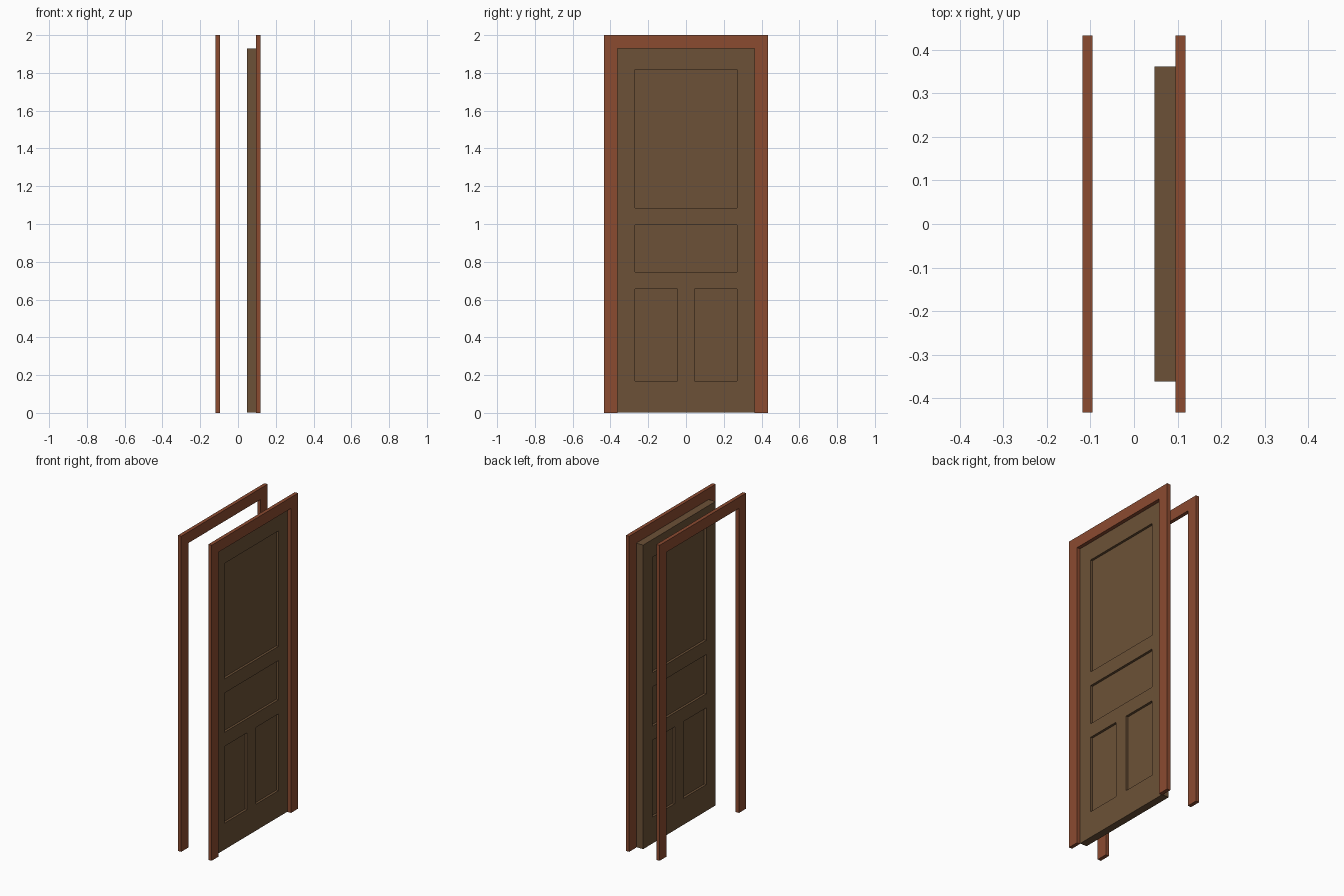
import bpy, bmesh
from mathutils import Vector, Matrix

if "Cube" in bpy.data.objects:
    bpy.data.objects.remove(bpy.data.objects["Cube"])

HW, H = 0.433, 2.0            # casing outer half width, height
IW, IH = 0.362, 1.93          # opening half width, height
X_OUT, X_IN = 0.118, 0.095    # casing faces
DOOR_T, RECESS = 0.048, 0.015


def material(name, rgb):
    m = bpy.data.materials.new(name)
    m.diffuse_color = (*rgb, 1)
    m.use_nodes = True
    m.node_tree.nodes["Principled BSDF"].inputs["Base Color"].default_value = m.diffuse_color
    return m


def finish(bm, name, mat):
    bmesh.ops.recalc_face_normals(bm, faces=bm.faces[:])
    me = bpy.data.meshes.new(name)
    bm.to_mesh(me)
    bm.free()
    ob = bpy.data.objects.new(name, me)
    me.materials.append(mat)
    bpy.context.collection.objects.link(ob)
    return ob


red_wood = material("red_wood", (0.26, 0.07, 0.03))
brown_wood = material("brown_wood", (0.15, 0.083, 0.038))


# Door casing: an inverted U profile extruded along x
def casing(name, x0, x1):
    bm = bmesh.new()
    profile = [(-HW, 0), (-HW, H), (HW, H), (HW, 0),
               (IW, 0), (IW, IH), (-IW, IH), (-IW, 0)]
    rings = [[bm.verts.new((x, y, z)) for y, z in profile] for x in (x0, x1)]
    for r in rings:
        bm.faces.new(r)
    n = len(profile)
    for i in range(n):
        j = (i + 1) % n
        bm.faces.new((rings[0][i], rings[0][j], rings[1][j], rings[1][i]))
    return finish(bm, name, red_wood)


casing("casing_right", X_IN, X_OUT)
casing("casing_left", -X_OUT, -X_IN)

# Door leaf: a slab cut along the panel outlines
panels = [(-0.27, 0.27, 1.085, 1.817), (-0.27, 0.27, 0.746, 0.995),
          (-0.27, -0.044, 0.17, 0.657), (0.044, 0.27, 0.17, 0.657)]
z0 = 0.003
xc = X_IN - DOOR_T / 2
bm = bmesh.new()
bmesh.ops.create_cube(bm, size=1, matrix=Matrix.Translation((xc, 0, (IH + z0) / 2))
                      @ Matrix.Diagonal((DOOR_T, 2 * IW, IH - z0, 1)))
cuts = {(0, v, 0) for p in panels for v in p[:2]} | {(0, 0, v) for p in panels for v in p[2:]}
for co in sorted(cuts):
    no = (0, 0, 1) if co[2] else (0, 1, 0)
    bmesh.ops.bisect_plane(bm, geom=bm.verts[:] + bm.edges[:] + bm.faces[:],
                           plane_co=co, plane_no=no)

# Sunken panels on both faces of the door
for side in (-1, 1):
    for ya, yb, za, zb in panels:
        faces = []
        for f in bm.faces:
            c = f.calc_center_median()
            if (ya < c.y < yb and za < c.z < zb
                    and abs(c.x - (xc + side * DOOR_T / 2)) < 1e-4):
                faces.append(f)
        bmesh.ops.inset_region(bm, faces=faces, thickness=0, depth=0)
        verts = list({v for f in faces for v in f.verts})
        bmesh.ops.translate(bm, verts=verts, vec=Vector((-side * RECESS, 0, 0)))
finish(bm, "door_leaf", brown_wood)
